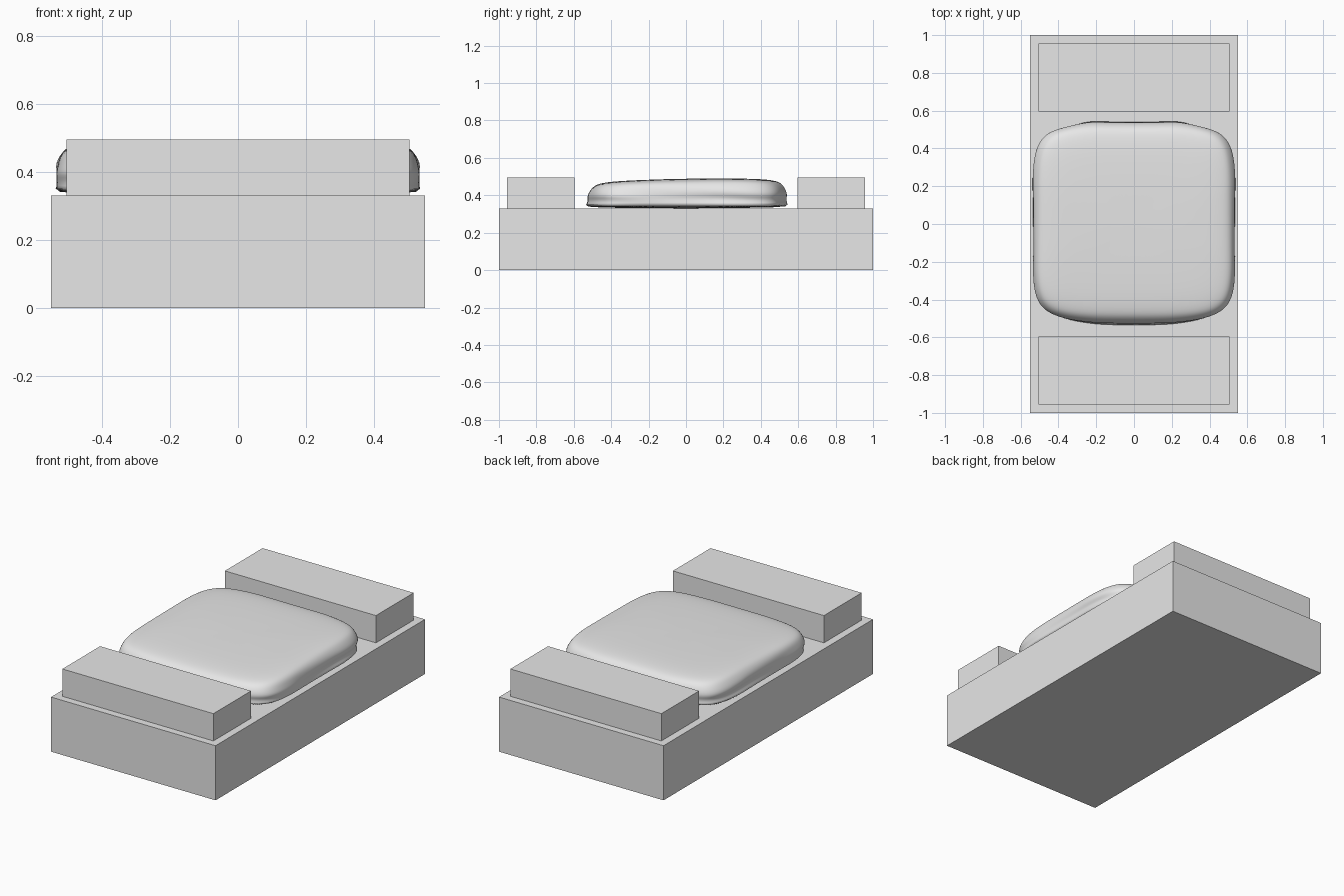
import bpy, bmesh
from math import sin, cos, pi, exp

cube = bpy.data.objects.get("Cube")
if cube:
    bpy.data.objects.remove(cube, do_unlink=True)

grey = bpy.data.materials.new("plain_grey")
grey.use_nodes = True
grey.diffuse_color = (0.8, 0.8, 0.8, 1)
grey.node_tree.nodes["Principled BSDF"].inputs["Base Color"].default_value = (0.8, 0.8, 0.8, 1)


def add_object(name, bm):
    bmesh.ops.recalc_face_normals(bm, faces=bm.faces)
    mesh = bpy.data.meshes.new(name)
    bm.to_mesh(mesh)
    bm.free()
    mesh.materials.append(grey)
    obj = bpy.data.objects.new(name, mesh)
    bpy.context.collection.objects.link(obj)
    return obj


def box(name, size, centre):
    bm = bmesh.new()
    bmesh.ops.create_cube(bm, size=1)
    for v in bm.verts:
        v.co = [c * s + o for c, s, o in zip(v.co, size, centre)]
    return add_object(name, bm)


# Base slab and the raised block at each end
BASE = 0.33
box("base", (1.1, 2, BASE), (0, 0, BASE / 2))
for name, side in (("front_block", -1), ("back_block", 1)):
    box(name, (1.01, 0.36, 0.165), (0, side * 0.776, BASE + 0.0825))


# Cushion: rounded-square rings, wavy at the foot and calmer towards the top
def power(value):
    return (1 if value > 0 else -1) * abs(value) ** (2 / 5.5)


def cushion_point(angle, scale, z):
    px, py = power(cos(angle)), power(sin(angle))
    x, y = px * 0.53, py * 0.525
    height = (z - BASE) / 0.15
    wave = max(0, 1 - 0.8 * height)
    edge_x, edge_y = abs(px) ** 6, abs(py) ** 6
    # Pinched waist on the sides
    x += px * edge_x * wave * (0.008 - 0.02 * exp(-(y / 0.12) ** 2))
    x += px * edge_x * 0.005 * sin(6 * y + 75 * z) * (1 - min(1, height) ** 2)
    # Bulging front, two soft lobes at the back
    if y < 0:
        y += edge_y * (0.025 - 0.045 * wave * cos(pi * x / 0.9))
    else:
        y += edge_y * wave * (0.014 - 0.02 * cos(pi * x / 0.2)) * 0.7
    x, y = x * scale, y * scale
    # Crown slightly behind the middle
    z += height * (0.01 - 0.05 * (y - 0.17) ** 2)
    return x, y, z


RINGS = [(1, 0.33), (1, 0.35), (0.99, 0.37), (0.995, 0.385), (1.005, 0.40),
         (1, 0.42), (0.985, 0.44), (0.965, 0.455), (0.94, 0.465), (0.90, 0.472),
         (0.83, 0.477), (0.7, 0.48), (0.5, 0.48), (0.25, 0.48)]
COUNT = 128
bm = bmesh.new()
rings = [[bm.verts.new(cushion_point(2 * pi * (i + 0.5) / COUNT, s, z)) for i in range(COUNT)]
         for s, z in RINGS]
for low, high in zip(rings, rings[1:]):
    for i in range(COUNT):
        j = (i + 1) % COUNT
        bm.faces.new((low[i], low[j], high[j], high[i]))
bm.faces.new(rings[0])
bm.faces.new(rings[-1])
cushion = add_object("cushion", bm)
for poly in cushion.data.polygons:
    poly.use_smooth = True
smooth = cushion.modifiers.new("subdivision", "SUBSURF")
smooth.levels = smooth.render_levels = 1
